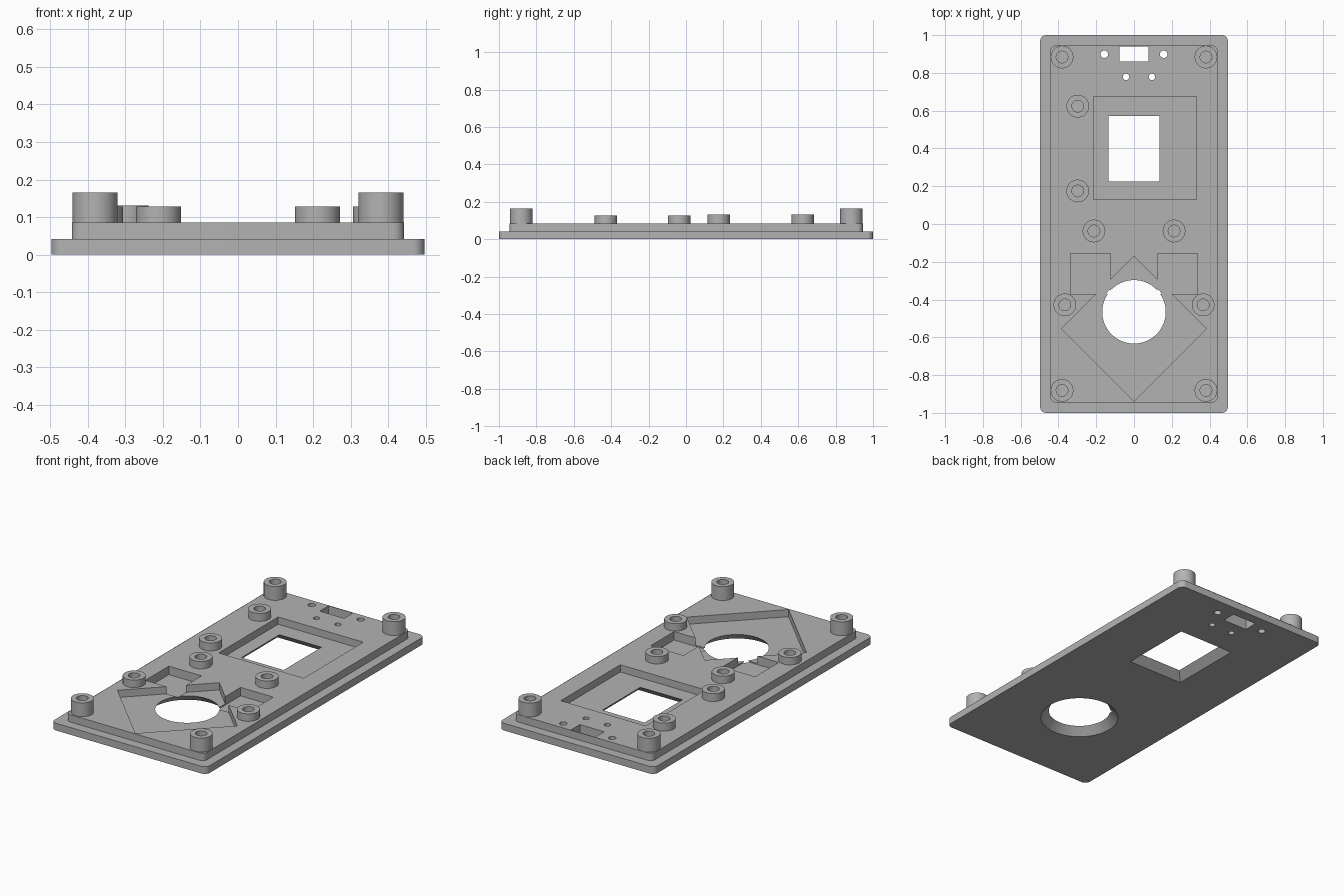
import bpy
import bmesh
from math import sin, cos, pi, radians

cube = bpy.data.objects.get("Cube")
if cube:
    bpy.data.objects.remove(cube, do_unlink=True)

# Single grey plastic
grey = bpy.data.materials.new("grey plastic")
grey.use_nodes = True
colour = (0.45, 0.45, 0.45, 1)
grey.diffuse_color = colour
grey.node_tree.nodes["Principled BSDF"].inputs["Base Color"].default_value = colour

BASE_TOP, STEP_TOP, FLOOR = 0.042, 0.085, 0.043


def circle(x, y, r, n=48):
    return [(x + r * cos(2 * pi * i / n), y + r * sin(2 * pi * i / n)) for i in range(n)]


def rect(x0, x1, y0, y1):
    return [(x0, y0), (x1, y0), (x1, y1), (x0, y1)]


def rounded(hx, hy, r, n=8):
    pts = []
    for k, (sx, sy) in enumerate([(1, 1), (-1, 1), (-1, -1), (1, -1)]):
        for i in range(n + 1):
            a = pi / 2 * (k + i / n)
            pts.append((sx * (hx - r) + r * cos(a), sy * (hy - r) + r * sin(a)))
    return pts


def prism(name, lower, z0, z1, upper=None):
    """Solid between two matching outlines."""
    bm = bmesh.new()
    a = [bm.verts.new((x, y, z0)) for x, y in lower]
    b = [bm.verts.new((x, y, z1)) for x, y in (upper or lower)]
    bm.faces.new(a[::-1])
    bm.faces.new(b)
    for i in range(len(a)):
        j = (i + 1) % len(a)
        bm.faces.new((a[i], a[j], b[j], b[i]))
    mesh = bpy.data.meshes.new(name)
    bm.to_mesh(mesh)
    bm.free()
    mesh.materials.append(grey)
    obj = bpy.data.objects.new(name, mesh)
    bpy.context.collection.objects.link(obj)
    return obj


def combine(target, tool, operation):
    mod = target.modifiers.new(tool.name, "BOOLEAN")
    mod.operation, mod.object, mod.solver = operation, tool, "EXACT"
    bpy.ops.object.select_all(action="DESELECT")
    bpy.context.view_layer.objects.active = target
    target.select_set(True)
    bpy.ops.object.modifier_apply(modifier=mod.name)
    bpy.data.objects.remove(tool, do_unlink=True)


def cut(name, outline, z0, z1=0.3, upper=None):
    combine(panel, prism(name, outline, z0, z1, upper), "DIFFERENCE")


# Base plate with raised inner step
panel = prism("panel", rounded(0.497, 1.0, 0.032), 0, BASE_TOP)
combine(panel, prism("step", rounded(0.443, 0.945, 0.03), 0.02, STEP_TOP), "UNION")

# Recesses for the screen, the diamond module and two side pockets
cut("screen_recess", rect(-0.215, 0.33, 0.13, 0.675), FLOOR)
cut("left_pocket", rect(0.125, 0.335, -0.37, -0.155), 0.036)
cut("right_pocket", rect(-0.335, -0.125, -0.37, -0.155), 0.036)
cut("diamond_recess", circle(0, -0.555, 0.384, 4), FLOOR)

# Openings that flare out towards the underside
LOW, HIGH = 0.053, -0.017
cut("screen_opening",
    rect(-0.135 - LOW, 0.135 + LOW, 0.225 - LOW, 0.572 + LOW), -0.01, 0.06,
    rect(-0.135 - HIGH, 0.135 + HIGH, 0.225 - HIGH, 0.572 + HIGH))
cut("round_opening", circle(0, -0.465, 0.168 + LOW, 96), -0.01, 0.06,
    circle(0, -0.465, 0.168 + HIGH, 96))

# Connector slot and small through holes
cut("slot", rect(-0.078, 0.078, 0.86, 0.941), -0.1)
for x, y, r in [(-0.157, 0.899, 0.02), (0.157, 0.899, 0.02),
                (-0.042, 0.779, 0.017), (0.095, 0.779, 0.017)]:
    cut("small_hole", circle(x, y, r, 32), -0.1)

# Screw bosses with blind holes
bosses = [(s * 0.381, y, 0.165) for s in (-1, 1) for y in (0.884, -0.881)]
bosses += [(s * x, y, 0.128) for s in (-1, 1) for x, y in ((0.212, -0.037), (0.366, -0.428))]
bosses += [(-0.298, y, 0.131) for y in (0.624, 0.175)]
for x, y, top in bosses:
    combine(panel, prism("boss", circle(x, y, 0.06), 0.06, top), "UNION")
for x, y, top in bosses:
    cut("boss_hole", circle(x, y, 0.031, 32), STEP_TOP + 0.001)

bpy.ops.object.shade_smooth_by_angle(angle=radians(30))
